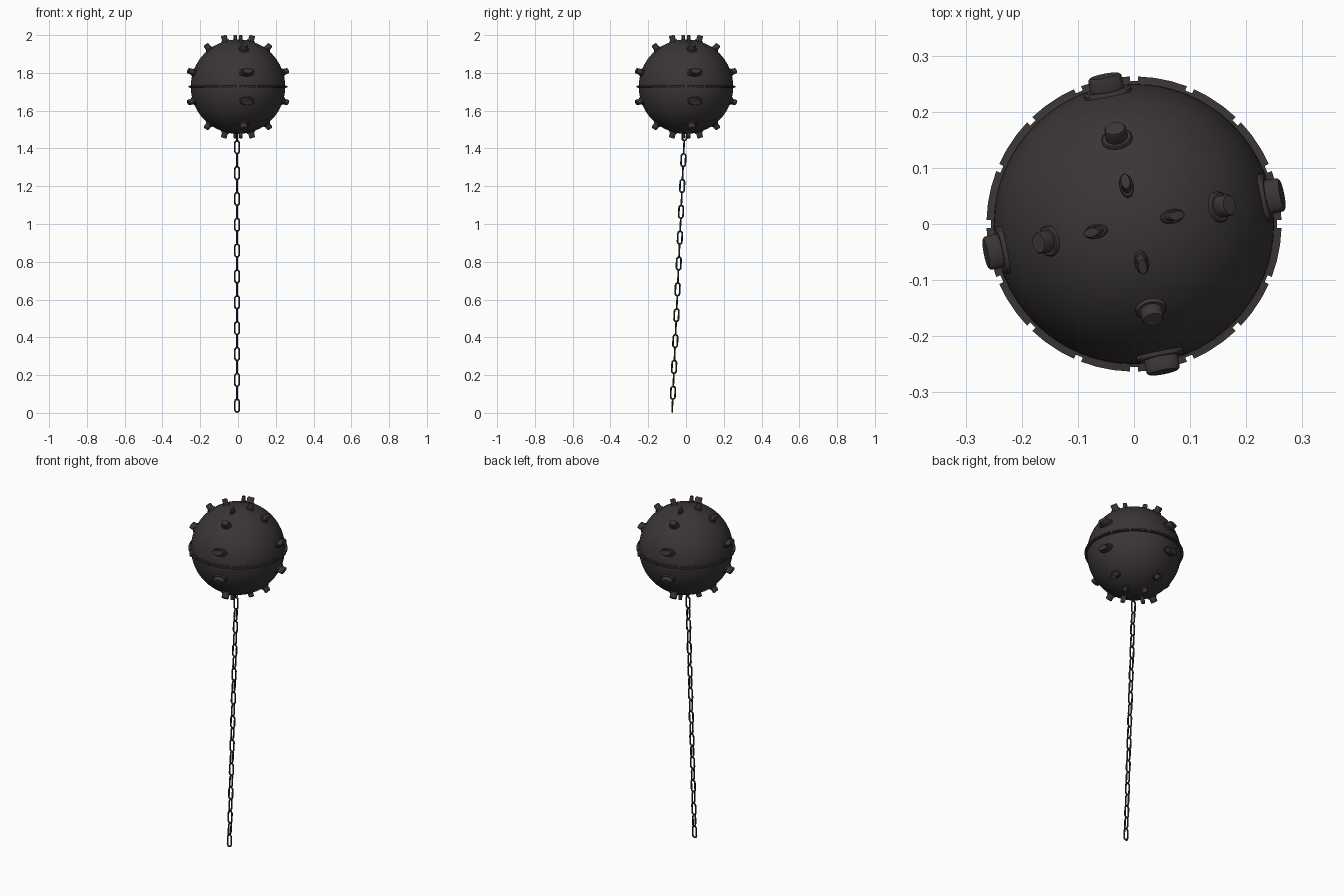
import bpy, bmesh, math
from mathutils import Vector, Matrix

if "Cube" in bpy.data.objects:
    bpy.data.objects.remove(bpy.data.objects["Cube"])

CZ, R = 1.727, 0.25          # ball centre height and radius
TURN = math.radians(11.3)    # horn rows are turned a little about z


def material(name, rgb):
    m = bpy.data.materials.new(name)
    m.diffuse_color = (*rgb, 1)
    m.use_nodes = True
    m.node_tree.nodes["Principled BSDF"].inputs["Base Color"].default_value = m.diffuse_color
    return m


iron = material("dark iron", (0.042, 0.036, 0.035))
chain_iron = material("chain iron", (0.03, 0.028, 0.028))


def finish(name, bm, mat, angle=35):
    bmesh.ops.recalc_face_normals(bm, faces=bm.faces)
    me = bpy.data.meshes.new(name)
    bm.to_mesh(me)
    bm.free()
    me.materials.append(mat)
    ob = bpy.data.objects.new(name, me)
    bpy.context.collection.objects.link(ob)
    bpy.ops.object.select_all(action='DESELECT')
    ob.select_set(True)
    bpy.context.view_layer.objects.active = ob
    bpy.ops.object.shade_smooth_by_angle(angle=math.radians(angle))
    return ob


def bridge(bm, a, b):
    n = len(a)
    for i in range(n):
        bm.faces.new((a[i], a[(i + 1) % n], b[(i + 1) % n], b[i]))


# Ball
bm = bmesh.new()
bmesh.ops.create_uvsphere(bm, u_segments=64, v_segments=32, radius=R,
                          matrix=Matrix.Translation((0, 0, CZ)))
finish("ball", bm, iron)


# Seam ring and its plates: rectangular section swept through an arc
def arc_bar(bm, r0, r1, h, a0, a1, steps, closed=False):
    rings = []
    for i in range(steps if closed else steps + 1):
        a = a0 + (a1 - a0) * i / steps
        rings.append([bm.verts.new((r * math.cos(a), r * math.sin(a), CZ + z))
                      for r, z in ((r0, -h), (r1, -h * 0.7), (r1, h * 0.7), (r0, h))])
    for a, b in zip(rings, rings[1:]):
        bridge(bm, a, b)
    if closed:
        bridge(bm, rings[-1], rings[0])
    else:
        bm.faces.new(rings[0])
        bm.faces.new(rings[-1][::-1])


bm = bmesh.new()
arc_bar(bm, 0.24, 0.255, 0.009, 0, math.tau, 64, True)
finish("seam_ring", bm, iron)

bm = bmesh.new()
for k in range(16):
    a = math.radians(k * 22.5 - 21)
    arc_bar(bm, 0.245, 0.263, 0.006, a, a + math.radians(19.5), 3)
finish("seam_plates", bm, iron)


# Horns: oval studs whose width around the ball shrinks toward the poles
def horn(bm, lat, lon):
    out = Vector((math.cos(lat) * math.cos(lon), math.cos(lat) * math.sin(lon), math.sin(lat)))
    side = Vector((-math.sin(lon), math.cos(lon), 0))
    up = out.cross(side)
    wide = 0.18 * R * math.cos(lat)
    prev = None
    for s, d in ((1, 0.235), (1, 0.2525), (0.9, 0.256), (0.72, 0.256), (0.70, 0.279), (0.62, 0.282)):
        ring = []
        for i in range(20):
            t = math.tau * i / 20
            p = out * d + side * (wide * s * math.cos(t)) + up * (0.022 * s * math.sin(t))
            ring.append(bm.verts.new(p + Vector((0, 0, CZ))))
        if prev:
            bridge(bm, prev, ring)
        else:
            bm.faces.new(ring[::-1])
        prev = ring
    bm.faces.new(prev)


for row, lat in (("lower", 17.5), ("middle", 52), ("polar", 74)):
    bm = bmesh.new()
    for sign in (1, -1):
        for k in range(4):
            horn(bm, sign * math.radians(lat), TURN + k * math.pi / 2)
    finish(row + "_horns", bm, iron)


# Chain: stadium-shaped links, every other one turned a quarter
def link(bm, mid, axis, side, half_len, half_wide, wire):
    normal = axis.cross(side)
    path = []
    for end in (1, -1):
        for i in range(7):
            t = math.pi * i / 6
            radial = (side * math.cos(t) + axis * math.sin(t)) * end
            path.append((mid + axis * (end * (half_len - half_wide)) + radial * half_wide, radial))
    rings = []
    for p, radial in path:
        rings.append([bm.verts.new(p + (radial * math.cos(a) + normal * math.sin(a)) * wire)
                      for a in (math.tau * j / 8 for j in range(8))])
    for i, ring in enumerate(rings):
        bridge(bm, ring, rings[(i + 1) % len(rings)])


top, bottom = Vector((-0.005, -0.008, 1.475)), Vector((-0.005, -0.072, 0.038))
axis = (top - bottom).normalized()
sides = (Vector((1, 0, 0)), axis.cross(Vector((1, 0, 0))))
bm = bmesh.new()
for k in range(22):
    link(bm, bottom + (top - bottom) * (k / 21), axis, sides[k % 2], 0.0335, 0.0115, 0.0045)
finish("chain", bm, chain_iron, 60)
